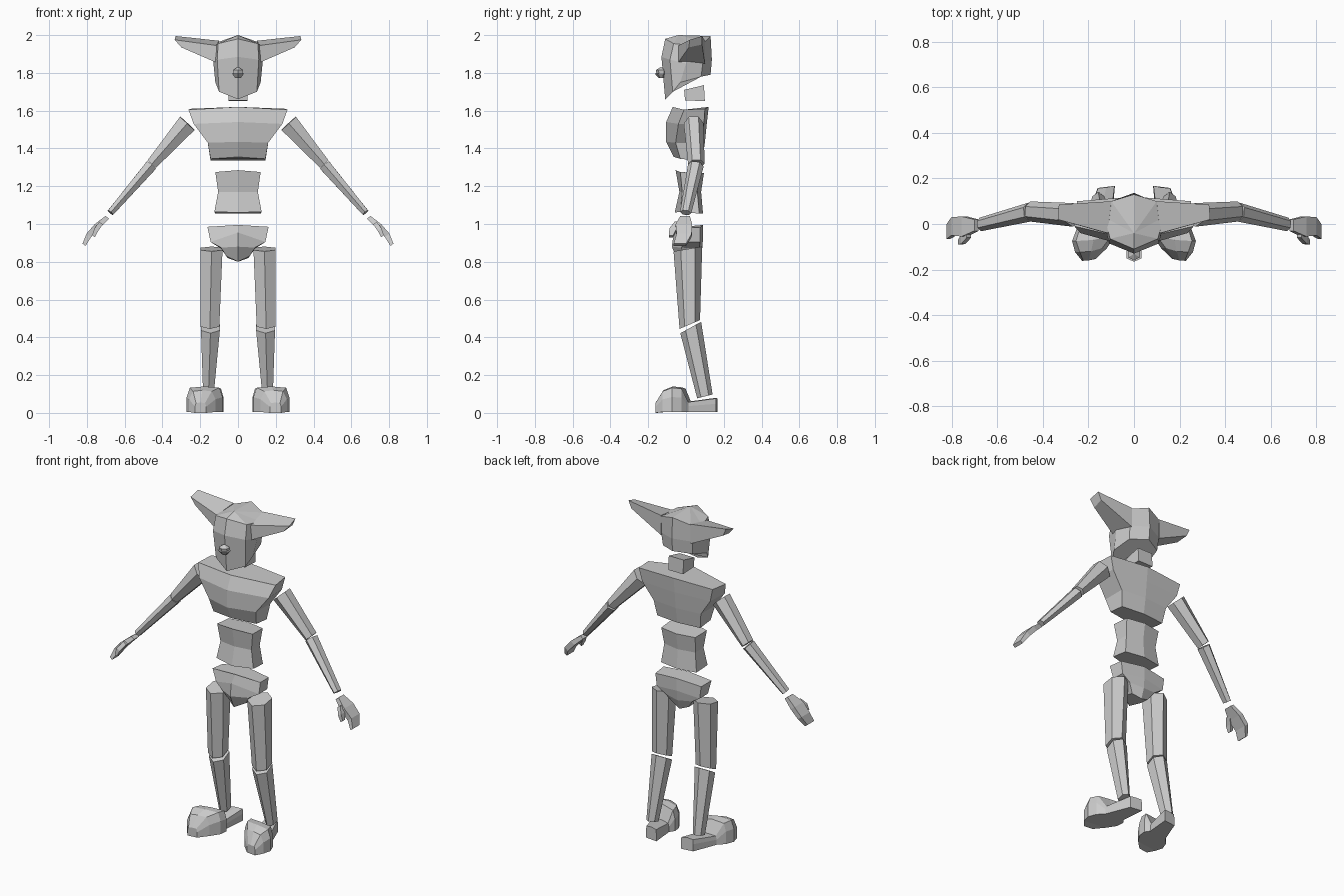
import bpy, bmesh, math
from mathutils import Vector

grey = bpy.data.materials.new("plain grey")
grey.diffuse_color = (0.6, 0.6, 0.6, 1)


def loft(name, rings, tip=None, mirror=False):
    """Skin a list of equal-length point rings, with capped ends."""
    bm = bmesh.new()
    rows = [[bm.verts.new(p) for p in r] for r in rings]
    n = len(rows[0])
    for a, b in zip(rows, rows[1:]):
        for i in range(n):
            j = (i + 1) % n
            bm.faces.new((a[i], a[j], b[j], b[i]))
    bm.faces.new(rows[0])
    if tip:
        t = bm.verts.new(tip)
        for i in range(n):
            bm.faces.new((rows[-1][i], rows[-1][(i + 1) % n], t))
    else:
        bm.faces.new(rows[-1])
    bmesh.ops.recalc_face_normals(bm, faces=bm.faces)
    me = bpy.data.meshes.new(name)
    bm.to_mesh(me)
    bm.free()
    me.materials.append(grey)
    ob = bpy.data.objects.new(name, me)
    bpy.context.collection.objects.link(ob)
    if mirror:
        ob.modifiers.new("mirror", 'MIRROR').use_mirror_merge = False
    return ob


def sym(*half):
    """Full ring from its right half, listed front to back."""
    return list(half) + [(-x, y, z) for x, y, z in reversed(half) if x > 0]


def ring(c, rx, ry, n, sides=6):
    """Polygon ring across direction n, with a corner at front and back."""
    n = Vector(n).normalized()
    u = Vector((0, 1, 0)).cross(n).normalized()
    v = n.cross(u)
    w = rx / math.cos(math.pi / sides)
    ang = [math.pi / 2 + 2 * math.pi * i / sides for i in range(sides)]
    return [Vector(c) + u * (w * math.cos(a)) + v * (ry * math.sin(a)) for a in ang]


# Head: faceted, pointed chin, ridge down the middle
loft("head", [
    sym((0, -.11, 1.66), (.1, -.07, 1.70), (.12, -.03, 1.75), (.1, .08, 1.78), (0, .13, 1.79)),
    sym((0, -.13, 1.885), (.11, -.085, 1.87), (.13, 0, 1.85), (.105, .09, 1.86), (0, .137, 1.87)),
    sym((0, -.11, 1.98), (.105, -.065, 1.955), (.13, .03, 1.945), (.1, .1, 1.965), (0, .13, 1.995)),
], tip=(0, -.04, 2.0))

# Ears: tapering sideways
loft("ear", [
    [(.105, -.045, 1.85), (.115, -.04, 1.945), (.1, .1, 1.97), (.1, .1, 1.85)],
    [(.30, .015, 1.935), (.335, .02, 1.975), (.33, .085, 1.995), (.31, .085, 1.95)],
], mirror=True)

# Nose
loft("nose", [ring((0, -.13, 1.797), .024, .026, (0, -.05, 1)),
              ring((0, -.132, 1.815), .026, .028, (0, 0, 1))], tip=(0, -.132, 1.832))
loft("nose_tip", [ring((0, -.13, 1.772), .014, .015, (0, 0, 1)),
                  ring((0, -.135, 1.797), .033, .031, (0, 0, 1))])

# Neck block
loft("neck", [
    sym((.05, -.005, 1.655), (.05, .1, 1.65)),
    sym((.05, -.01, 1.71), (.05, .095, 1.735)),
])

# Chest: broad shoulders narrowing to the ribs
loft("chest", [
    sym((0, -.065, 1.355), (.145, -.03, 1.345), (.145, .07, 1.335), (0, .085, 1.335)),
    sym((0, -.105, 1.435), (.16, -.055, 1.43), (.16, .085, 1.43), (0, .1, 1.43)),
    sym((0, -.105, 1.54), (.235, -.04, 1.53), (.23, .095, 1.53), (0, .11, 1.53)),
    sym((0, -.07, 1.62), (.262, -.01, 1.605), (.25, .1, 1.61), (0, .12, 1.62)),
])

# Abdomen: pinched at the waist
loft("abdomen", [
    sym((0, -.06, 1.06), (.125, -.03, 1.065), (.12, .07, 1.055), (0, .09, 1.055)),
    sym((0, -.035, 1.17), (.105, -.02, 1.17), (.105, .06, 1.17), (0, .08, 1.17)),
    sym((0, -.055, 1.285), (.12, -.03, 1.275), (.115, .075, 1.27), (0, .095, 1.27)),
])

# Pelvis: shield shaped, jutting out in front
loft("pelvis", [
    sym((0, -.04, .80), (.062, -.01, .83), (.055, .05, .82), (0, .065, .80)),
    sym((0, -.075, .88), (.09, -.025, .875), (.09, .07, .87), (0, .085, .86)),
    sym((0, -.065, .955), (.145, -.005, .905), (.145, .075, .905), (0, .09, .92)),
    sym((0, -.025, .995), (.162, -.015, .985), (.155, .075, .98), (0, .09, .995)),
])

# Arms
arm = (.2, .01, -.215)
loft("upper_arm", [ring((.268, .04, 1.533), .052, .052, arm),
                   ring((.456, .055, 1.318), .03, .044, arm)], mirror=True)
fore = (.215, -.05, -.25)
loft("forearm", [ring((.46, .052, 1.31), .031, .042, fore),
                 ring((.675, -.002, 1.06), .018, .03, fore)], mirror=True)


def slab(x, z, y0, y1, t, tx=.8, tz=.6):
    """Four corners of a flat hand section."""
    return [(x + s * t * tx, y, z + s * t * tz) for y, s in ((y0, -1), (y0, 1), (y1, 1), (y1, -1))]


# Hands: curved mitten and a short thumb
loft("hand", [
    slab(.692, 1.035, -.03, .02, .012), slab(.745, .99, -.055, .033, .016),
    slab(.79, .94, -.05, .03, .015), slab(.815, .89, -.065, 0, .01),
], mirror=True)
loft("thumb", [
    slab(.725, 1.005, -.06, -.025, .012), slab(.75, .97, -.088, -.05, .012),
    slab(.765, .935, -.09, -.068, .009),
], mirror=True)

# Legs
loft("thigh", [ring((.14, .01, .868), .058, .077, (0, -.17, 1)),
               ring((.149, .02, .468), .05, .059, (0, -.43, 1))], mirror=True)
loft("shin", [ring((.146, .025, .452), .05, .063, (0, -.55, 1)),
              ring((.157, .1, .087), .027, .042, (0, -.25, 1))], mirror=True)


def shoe(y, half, h, top, base=.005):
    """Shoe section: wide at the sole, narrower on top; toes turn outward."""
    x = .16 - y * .24
    return [(x - half, y + half * .2, base), (x - half, y + half * .2, h * .6),
            (x - half * top, y + half * .2, h * .95), (x, y, h), (x + half * top, y - half * .05, h * .95),
            (x + half, y - half * .05, h * .6), (x + half, y - half * .05, base)]


# Shoes: low heel and a bulky rounded toe
loft("shoe", [
    shoe(.16, .038, .08, .95), shoe(.015, .06, .06, .9), shoe(-.02, .088, .135, .85),
    shoe(-.07, .095, .14, .82), shoe(-.12, .07, .12, .7), shoe(-.16, .03, .055, .8, 0),
], mirror=True)
